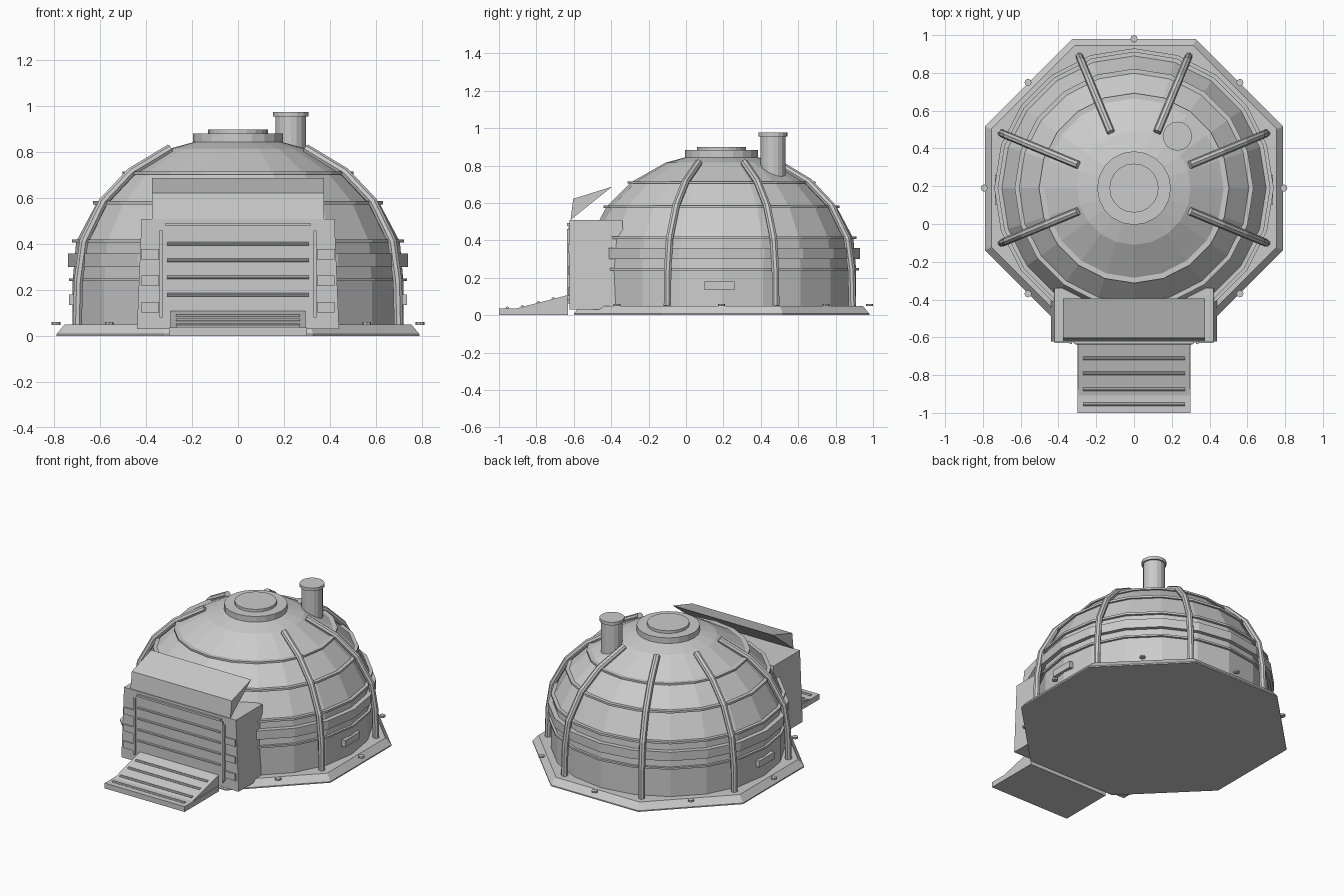
import bpy, bmesh
from math import sin, cos, pi, radians
from mathutils import Vector

if "Cube" in bpy.data.objects:
    bpy.data.objects.remove(bpy.data.objects["Cube"])

CY = 0.19  # dome centre in y


def make(name, verts, faces):
    me = bpy.data.meshes.new(name)
    bm = bmesh.new()
    vs = [bm.verts.new(v) for v in verts]
    for f in faces:
        bm.faces.new([vs[i] for i in f])
    bmesh.ops.recalc_face_normals(bm, faces=bm.faces)
    bm.to_mesh(me)
    bm.free()
    ob = bpy.data.objects.new(name, me)
    bpy.context.collection.objects.link(ob)
    return ob


def lathe(name, profile, n=20, x=0, y=CY, turn=0, closed=False):
    """Revolve (radius, z) points; capped at the ends unless the profile is closed."""
    verts, faces = [], []
    for r, z in profile:
        for i in range(n):
            a = turn + 2 * pi * i / n
            verts.append((x + r * cos(a), y + r * sin(a), z))
    m = len(profile)
    for j in range(m if closed else m - 1):
        k = (j + 1) % m
        for i in range(n):
            i2 = (i + 1) % n
            faces.append((j * n + i, j * n + i2, k * n + i2, k * n + i))
    if not closed:
        faces += [tuple(range(n)), tuple(range((m - 1) * n, m * n))]
    return make(name, verts, faces)


def prism(name, yz, x0, x1):
    """Extrude a (y, z) outline along x."""
    n = len(yz)
    verts = [(x0, *p) for p in yz] + [(x1, *p) for p in yz]
    faces = [(i, (i + 1) % n, n + (i + 1) % n, n + i) for i in range(n)]
    return make(name, verts, faces + [tuple(range(n)), tuple(range(n, 2 * n))])


def box(name, x0, x1, y0, y1, z0, z1):
    return prism(name, [(y0, z0), (y1, z0), (y1, z1), (y0, z1)], x0, x1)


def tube(name, pts, r, n=8):
    """Polyline tube with capped ends."""
    pts = [Vector(p) for p in pts]
    verts, faces = [], []
    for i, p in enumerate(pts):
        d = (pts[min(i + 1, len(pts) - 1)] - pts[max(i - 1, 0)]).normalized()
        side = d.cross(Vector((0, 0, 1)))
        if side.length < 0.3:
            side = d.cross(Vector((0, 1, 0)))
        # keep a stable frame for ribs by using the horizontal tangent
        h = Vector((p.x, p.y - CY, 0))
        if len(pts) > 2:
            side = h.cross(Vector((0, 0, 1)))
        side.normalize()
        up = side.cross(d).normalized()
        for k in range(n):
            a = 2 * pi * k / n
            verts.append(p + r * (cos(a) * side + sin(a) * up))
    for j in range(len(pts) - 1):
        for k in range(n):
            k2 = (k + 1) % n
            faces.append((j * n + k, j * n + k2, (j + 1) * n + k2, (j + 1) * n + k))
    m = len(pts) - 1
    return make(name, verts, faces + [tuple(range(n)), tuple(range(m * n, m * n + n))])


# Octagonal foundation with sloped edge
k = 1 / cos(pi / 8)
lathe("foundation", [(0.79 * k, 0), (0.79 * k, 0.008), (0.755 * k, 0.05)], 8, turn=pi / 8)

# Dome shell
lathe("dome", [(0.72, 0.045), (0.72, 0.24), (0.705, 0.41), (0.615, 0.58),
               (0.485, 0.71), (0.3, 0.815), (0.19, 0.845)])

# Horizontal bands around the dome
for r, z, h in [(0.735, 0.245, 0.012), (0.74, 0.33, 0.06), (0.722, 0.413, 0.014),
                (0.632, 0.58, 0.014), (0.503, 0.71, 0.012)]:
    lathe("dome_band", [(r - 0.06, z - h / 2), (r, z - h / 2), (r, z + h / 2), (r - 0.06, z + h / 2)],
          closed=True)

# Roof hatch
lathe("roof_cap", [(0.195, 0.835), (0.195, 0.882)])
lathe("roof_hatch", [(0.13, 0.875), (0.13, 0.9)])

# Ribs, none at the doorway
for i in range(8):
    if i in (5, 6):
        continue
    a = pi / 8 + i * pi / 4
    path = [(0.757, 0.05), (0.752, 0.24), (0.727, 0.41), (0.635, 0.585), (0.505, 0.712), (0.32, 0.815)]
    tube("dome_rib", [(r * cos(a), CY + r * sin(a), z) for r, z in path], 0.021)

# Foundation bolts, none under the ramp
for i in range(8):
    if i != 6:
        a = i * pi / 4
        lathe("anchor_bolt", [(0.019, 0.048), (0.019, 0.06)], 8,
              0.793 * cos(a), CY + 0.791 * sin(a))

# Chimney
lathe("chimney", [(0.067, 0.73), (0.067, 0.96)], 16, 0.23, 0.465)
lathe("chimney_cap", [(0.077, 0.955), (0.077, 0.976)], 16, 0.23, 0.465)

# Entrance block, tapering slightly upward
make("entrance_block",
     [(-0.44, -0.622, 0.03), (0.44, -0.622, 0.03), (0.44, -0.32, 0.03), (-0.44, -0.32, 0.03),
      (-0.42, -0.622, 0.51), (0.42, -0.622, 0.51), (0.42, -0.34, 0.51), (-0.42, -0.34, 0.51)],
     [(0, 1, 2, 3), (4, 5, 6, 7), (0, 1, 5, 4), (1, 2, 6, 5), (2, 3, 7, 6), (3, 0, 4, 7)])

# Slanted hood
prism("entrance_hood", [(-0.617, 0.51), (-0.603, 0.622), (-0.395, 0.687)], -0.375, 0.375)

# Door with slats and frame
box("door", -0.325, 0.325, -0.628, -0.6, 0.06, 0.475)
for z in (0.18, 0.255, 0.33, 0.402):
    tube("door_slat", [(-0.31, -0.629, z), (0.31, -0.629, z)], 0.008)
box("door_top_bar", -0.315, 0.315, -0.636, -0.61, 0.478, 0.492)

for s in (-1, 1):
    box("door_rail", s * 0.328, s * 0.342, -0.636, -0.61, 0.08, 0.46)
    for z in (0.125, 0.24, 0.355):
        box("door_side_plate", s * 0.345, s * 0.42, -0.63, -0.61, z - 0.023, z + 0.023)
    # Side vents
    box("side_vent", s * 0.69, s * 0.735, 0.1, 0.26, 0.135, 0.18)

# Ramp
box("ramp_base", -0.3, 0.3, -1.0, -0.63, 0, 0.036)
prism("ramp_slope", [(-0.93, 0.03), (-0.63, 0.03), (-0.63, 0.108)], -0.295, 0.295)
for y in (-0.955, -0.875, -0.79, -0.71):
    z = max(0.037, 0.108 - 0.26 * (-0.63 - y))
    tube("ramp_tread", [(-0.27, y, z), (0.27, y, z)], 0.009)
